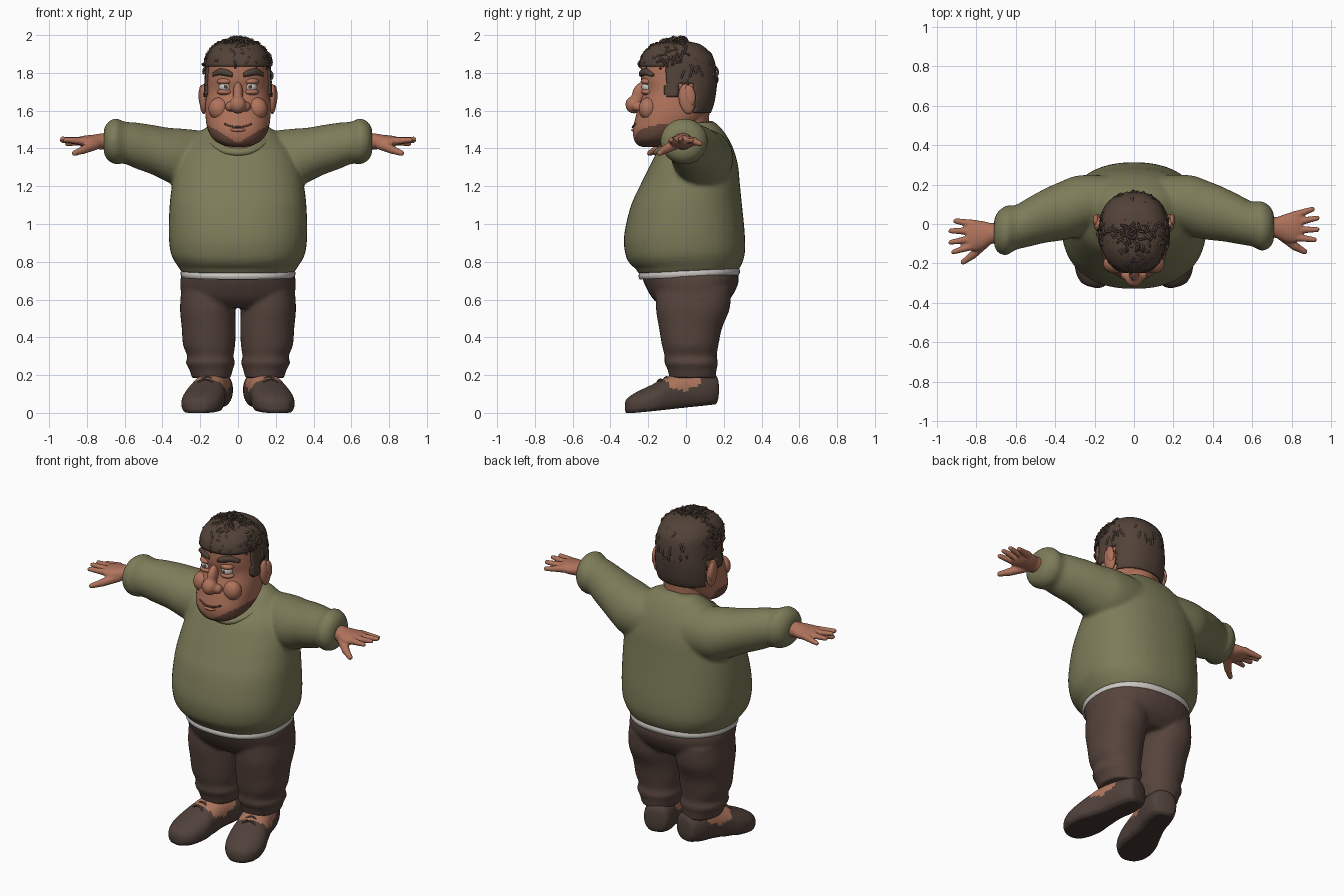
import bpy, bmesh, math, random
from mathutils import Vector, Matrix

random.seed(4)
cube = bpy.data.objects.get("Cube")
if cube:
    bpy.data.objects.remove(cube, do_unlink=True)


def material(name, r, g, b):
    m = bpy.data.materials.new(name)
    m.use_nodes = True
    m.diffuse_color = (r, g, b, 1)
    bsdf = m.node_tree.nodes["Principled BSDF"]
    bsdf.inputs["Base Color"].default_value = (r, g, b, 1)
    bsdf.inputs["Roughness"].default_value = 0.8
    return m


SKIN = material("skin", .43, .17, .105)
HAIR = material("hair brown", .085, .055, .04)
STUBBLE = material("stubble", .15, .07, .048)
SWEATER = material("olive sweater", .205, .2, .1)
WHITE = material("off white", .6, .57, .54)
TROUSERS = material("trouser brown", .095, .058, .046)
SHOE = material("shoe brown", .08, .052, .042)
TAN = material("shoe tan", .42, .18, .11)
SOLE = material("sole dark", .055, .036, .03)


def fb(z, half_width, front, back):
    """Section given by its front and back depth."""
    return (z, 0, (front + back) / 2, half_width, (back - front) / 2)


def loft(bm, sections, axis="z", n=32, steps=4, e=2.0, tilt=0, side=1, sway=0):
    """Smooth skin through sections of (position, centre u, centre v, radius u, radius v)."""
    rows = []
    for i in range(len(sections) - 1):
        q = [sections[max(0, min(len(sections) - 1, i + k))] for k in (-1, 0, 1, 2)]
        for s in range(steps):
            t = s / steps
            rows.append([b + .5 * t * (c - a + t * (2 * a - 5 * b + 4 * c - d + t * (3 * (b - c) + d - a)))
                         for a, b, c, d in zip(*q)])
    rows.append(sections[-1])
    rings = []
    for t, cu, cv, ru, rv in rows:
        ring = []
        for k in range(n):
            a = math.tau * k / n
            c, s = math.cos(a), math.sin(a)
            u = cu + max(ru, .002) * math.copysign(abs(c) ** (2 / e), c)
            v = cv + max(rv, .002) * math.copysign(abs(s) ** (2 / e), s)
            x, y, z = {"x": (t, u, v), "y": (u, t, v), "z": (u, v, t)}[axis]
            ring.append(bm.verts.new((x * side, y + sway * abs(x) ** 3, z + tilt * y)))
        rings.append(ring)
    for lo, hi in zip(rings, rings[1:]):
        for k in range(n):
            bm.faces.new((lo[k - 1], lo[k], hi[k], hi[k - 1]))
    bm.faces.new(rings[0])
    bm.faces.new(rings[-1])


def ball(bm, centre, radii, turn=0):
    m = Matrix.Translation(centre) @ Matrix.Rotation(turn, 4, "X") @ Matrix.Diagonal((*radii, 1))
    bmesh.ops.create_uvsphere(bm, u_segments=24, v_segments=16, radius=1, matrix=m)


def limb(bm, a, b, ra, rb):
    """Tapered finger with round ends."""
    a, b = Vector(a), Vector(b)
    m = Matrix.Translation((a + b) / 2) @ (b - a).to_track_quat("Z", "Y").to_matrix().to_4x4()
    bmesh.ops.create_cone(bm, cap_ends=True, segments=16, radius1=ra, radius2=rb, depth=(b - a).length, matrix=m)
    ball(bm, a, (ra,) * 3)
    ball(bm, b, (rb,) * 3)


def finish(bm, name, mats, voxel=0, relax=0, rule=None):
    bmesh.ops.recalc_face_normals(bm, faces=bm.faces)
    for f in bm.faces:
        f.smooth = True
        if rule:
            f.material_index = rule(f.calc_center_median())
    mesh = bpy.data.meshes.new(name)
    bm.to_mesh(mesh)
    bm.free()
    for m in mats:
        mesh.materials.append(m)
    ob = bpy.data.objects.new(name, mesh)
    bpy.context.collection.objects.link(ob)
    if voxel:
        r = ob.modifiers.new("blend", "REMESH")
        r.mode, r.voxel_size, r.use_smooth_shade = "VOXEL", voxel, True
        s = ob.modifiers.new("relax", "SMOOTH")
        s.factor, s.iterations = .5, relax
    return ob


def strands(name, paths, depth, mat):
    """Round strands along point paths, turned into a mesh."""
    cu = bpy.data.curves.new(name, "CURVE")
    cu.dimensions, cu.bevel_depth, cu.bevel_resolution, cu.use_fill_caps = "3D", depth, 1, True
    for path in paths:
        sp = cu.splines.new("POLY")
        sp.points.add(len(path) - 1)
        for p, co in zip(sp.points, path):
            p.co = (*co, 1)
    tmp = bpy.data.objects.new(name, cu)
    bpy.context.collection.objects.link(tmp)
    mesh = bpy.data.meshes.new_from_object(tmp.evaluated_get(bpy.context.evaluated_depsgraph_get()))
    bpy.data.objects.remove(tmp)
    mesh.materials.clear()
    mesh.materials.append(mat)
    ob = bpy.data.objects.new(name, mesh)
    bpy.context.collection.objects.link(ob)


# Sweater: torso and both sleeves blended together
bm = bmesh.new()
loft(bm, [fb(*s) for s in (
    (.745, .3, -.25, .28), (.775, .318, -.265, .295), (.8, .335, -.295, .305), (.85, .357, -.32, .313),
    (.95, .367, -.328, .31), (1.1, .362, -.295, .295), (1.2, .35, -.25, .285), (1.3, .33, -.2, .275),
    (1.39, .29, -.15, .25), (1.45, .235, -.08, .22), (1.5, .18, -.02, .185), (1.535, .12, .03, .15))],
    e=2.3, tilt=.045, n=48)
for side in (1, -1):
    loft(bm, [(.0, .12, 1.34, .12, .13), (.2, .11, 1.345, .14, .15), (.3, .09, 1.35, .155, .155),
              (.37, .07, 1.365, .15, .145), (.45, .05, 1.392, .138, .132), (.54, .02, 1.415, .124, .122),
              (.6, .0, 1.43, .114, .112), (.645, -.01, 1.438, .126, .122), (.68, -.014, 1.438, .112, .108),
              (.7, -.015, 1.438, .09, .086), (.71, -.015, 1.438, .06, .06)],
         "x", side=side, sway=0 if side > 0 else -.08)
finish(bm, "sweater", [SWEATER], .012, 4)

# Collar rings and undershirt hem
for name, mat, size, thick, drop in (("sweater_collar", SWEATER, 1, .017, 0), ("shirt_collar", WHITE, .93, .012, .004)):
    bm = bmesh.new()
    loft(bm, [(-thick, 0, 0, .15, .165), (-thick / 2, 0, 0, .163, .18), (thick / 2, 0, 0, .16, .177),
              (thick, 0, 0, .145, .16)], n=40)
    bm.transform(Matrix.Translation((0, -.012, 1.455 - drop)) @ Matrix.Rotation(.48, 4, "X") @ Matrix.Scale(size, 4))
    finish(bm, name, [mat])
bm = bmesh.new()
loft(bm, [fb(.718, .298, -.245, .28), fb(.735, .304, -.252, .286), fb(.76, .3, -.245, .28)], e=2.3, tilt=.045, n=48)
finish(bm, "shirt_hem", [WHITE])

# Trousers
bm = bmesh.new()
loft(bm, [fb(.56, .2, -.12, .19), fb(.61, .29, -.175, .245), fb(.68, .306, -.215, .278), fb(.735, .3, -.236, .277)],
     e=2.3, tilt=.04)
for side in (1, -1):
    loft(bm, [(.66, .155, .04, .145, .2), (.55, .16, .036, .147, .195), (.45, .155, .024, .143, .167),
              (.36, .153, .022, .138, .15), (.3, .146, .025, .122, .138), (.265, .146, .028, .13, .142),
              (.23, .143, .032, .115, .13), (.185, .14, .035, .103, .122)], e=2.2, side=side)
finish(bm, "trousers", [TROUSERS], .011, 3)


def shoe_rule(c):
    if c.z < .025:
        return 2
    return 1 if -.17 + .3 * abs(c.x) < c.y < .03 and c.z > .1 + .25 * abs(c.y + .06) else 0


# Shoes with laces, toes turned out
for side, label in ((1, "left"), (-1, "right")):
    place = Matrix.Translation((side * .13, .03, 0)) @ Matrix.Rotation(side * .25, 4, "Z")
    bm = bmesh.new()
    loft(bm, [(.14, 0, .09, .03, .04), (.125, 0, .085, .07, .08), (.06, 0, .09, .088, .1), (-.04, 0, .095, .09, .105),
              (-.13, 0, .08, .1, .1), (-.21, 0, .062, .112, .085), (-.29, 0, .05, .1, .068), (-.345, 0, .045, .06, .045),
              (-.36, 0, .045, .02, .02)], "y", n=48, steps=6, e=2.3)
    for v in bm.verts:
        v.co.z = max(v.co.z, .008)
    shoe = finish(bm, label + "_shoe", [SHOE, TAN, SOLE], rule=shoe_rule)
    for v in shoe.data.vertices:
        v.co.z = max(0, v.co.z + .1 * (v.co.y + .25))
        v.co = place @ v.co
    laces = []
    for row in range(4):
        y, z = -.17 + .033 * row, .178 + .012 * row
        for lean in (-.012, .012):
            laces.append([place @ Vector((.018 * k, y + lean * k / 3, z - .0035 * k * k)) for k in range(-3, 4)])
    strands(label + "_laces", laces, .005, SHOE)

# Hands
for side, label in ((1, "left"), (-1, "right")):
    bm = bmesh.new()
    loft(bm, [(.66, -.01, 1.435, .055, .05), (.72, -.018, 1.437, .053, .043), (.77, -.02, 1.435, .072, .037),
              (.82, -.016, 1.437, .078, .03), (.85, -.012, 1.44, .06, .018)], "x")
    for y0, x1, y1, z1 in ((.042, .905, .075, 1.425), (.006, .93, .03, 1.442), (-.03, .93, -.028, 1.45), (-.066, .915, -.08, 1.445)):
        limb(bm, (.81, y0, 1.438), (x1, y1, z1), .022, .013)
    limb(bm, (.755, -.06, 1.42), (.82, -.115, 1.392), .028, .022)
    limb(bm, (.82, -.115, 1.392), (.865, -.14, 1.375), .021, .015)
    for v in bm.verts:
        v.co.x *= side
        if side < 0:
            v.co.y -= .08 * abs(v.co.x) ** 3
    finish(bm, label + "_hand", [SKIN], .0065, 2)

# Neck and head, with stubble along the jaw
bm = bmesh.new()
loft(bm, [(1.3, 0, -.01, .13, .14), (1.42, 0, -.015, .128, .135), (1.5, 0, -.01, .13, .13), (1.62, 0, 0, .13, .125)])
finish(bm, "neck", [SKIN])
HEAD = ((1.408, .03, -.23, -.16), (1.42, .085, -.258, -.1), (1.45, .132, -.276, -.03), (1.5, .16, -.281, .05),
        (1.56, .171, -.268, .1), (1.62, .173, -.252, .13), (1.7, .168, -.226, .146), (1.77, .164, -.238, .15),
        (1.85, .157, -.236, .138), (1.9, .14, -.21, .108), (1.94, .1, -.16, .06), (1.957, .03, -.08, -.02))
bm = bmesh.new()
loft(bm, [fb(*s) for s in HEAD], n=72, steps=6, e=2.3)
finish(bm, "head", [SKIN, STUBBLE], rule=lambda c: int(c.y < -.06 and c.z < 1.428 + .6 * abs(c.x)))


def hair_zone(c):
    if c.y < -.11:
        return c.z > 1.84
    if c.y < -.035:
        return c.z > 1.67
    return c.z > (1.74 if c.y < .045 else 1.59)


# Hair cap, cut from an enlarged skull
bm = bmesh.new()
loft(bm, [fb(z + .012 * (z > 1.8), w + .013, f - .01, b + .014) for z, w, f, b in HEAD], n=72, steps=6, e=2.3)
bmesh.ops.delete(bm, geom=[f for f in bm.faces if not hair_zone(f.calc_center_median())], context="FACES")
cap = finish(bm, "hair_cap", [HAIR])
thick = cap.modifiers.new("thickness", "SOLIDIFY")
thick.thickness, thick.offset = .016, -1

# Curls over the brow and crown, flatter wisps behind
curls, wisps = [], []
while len(curls) < 190 or len(wisps) < 70:
    d = Vector([random.gauss(0, 1) for _ in range(3)]).normalized()
    root = Vector((d.x * .168, -.04 + d.y * .195, 1.8 + d.z * .165))
    t = d.orthogonal().normalized()
    t.rotate(Matrix.Rotation(random.uniform(0, math.tau), 3, d))
    b = d.cross(t)
    if d.z > .28 and d.y < .2 and len(curls) < 190:
        r = random.uniform(.012, .022)
        curls.append([root + d * (.008 + r * math.sin(k * .8)) + t * r * math.cos(k * .8) + b * .005 * k for k in range(9)])
    elif d.y > .1 and d.z > -.6 and len(wisps) < 70:
        down = (Vector((0, 0, -1)) + d * d.z + t * .4).normalized()
        wisps.append([root + down * .014 * k + d * (.008 + .002 * k - .003 * (k - 2) ** 2) for k in range(5)])
strands("hair_curls", curls, .0055, HAIR)
strands("hair_wisps", wisps, .006, HAIR)

# Nose
bm = bmesh.new()
ball(bm, (0, -.275, 1.632), (.044, .046, .047))
ball(bm, (0, -.245, 1.69), (.027, .04, .065), -.35)
for s in (1, -1):
    ball(bm, (s * .042, -.256, 1.622), (.026, .03, .027))
finish(bm, "nose", [SKIN], .007, 3)

# Eyes, lids, brows and ears on each side
for s, label in ((1, "left"), (-1, "right")):
    for part, mat, pos, radii, turn in (
            ("eye", WHITE, (.068, -.2, 1.726), (.034, .034, .032), 0),
            ("iris", HAIR, (.066, -.231, 1.726), (.01, .005, .01), 0),
            ("upper_lid", SKIN, (.068, -.202, 1.754), (.043, .038, .02), 0),
            ("lower_lid", SKIN, (.07, -.202, 1.699), (.042, .036, .018), 0),
            ("cheek", SKIN, (.1, -.2, 1.61), (.056, .05, .06), 0),
            ("ear", SKIN, (.182, .005, 1.662), (.022, .043, .08), .15),
            ("ear_rim", SKIN, (.193, .02, 1.68), (.016, .03, .056), .15)):
        bm = bmesh.new()
        ball(bm, (s * pos[0], *pos[1:]), radii, turn)
        finish(bm, label + "_" + part, [mat])
    bm = bmesh.new()
    loft(bm, [(.03, -.236, 1.79, .012, .012), (.06, -.232, 1.8, .016, .018), (.1, -.212, 1.805, .016, .017),
              (.135, -.18, 1.79, .012, .01)], "x", n=16, side=s)
    finish(bm, label + "_brow", [HAIR])

# Mouth
strands("mouth", [[(.018 * k, -.283 + .0009 * k * k, 1.513 + .0011 * k * k) for k in range(-4, 5)]], .005, STUBBLE)
bm = bmesh.new()
ball(bm, (0, -.268, 1.497), (.045, .022, .011))
finish(bm, "lower_lip", [SKIN])
